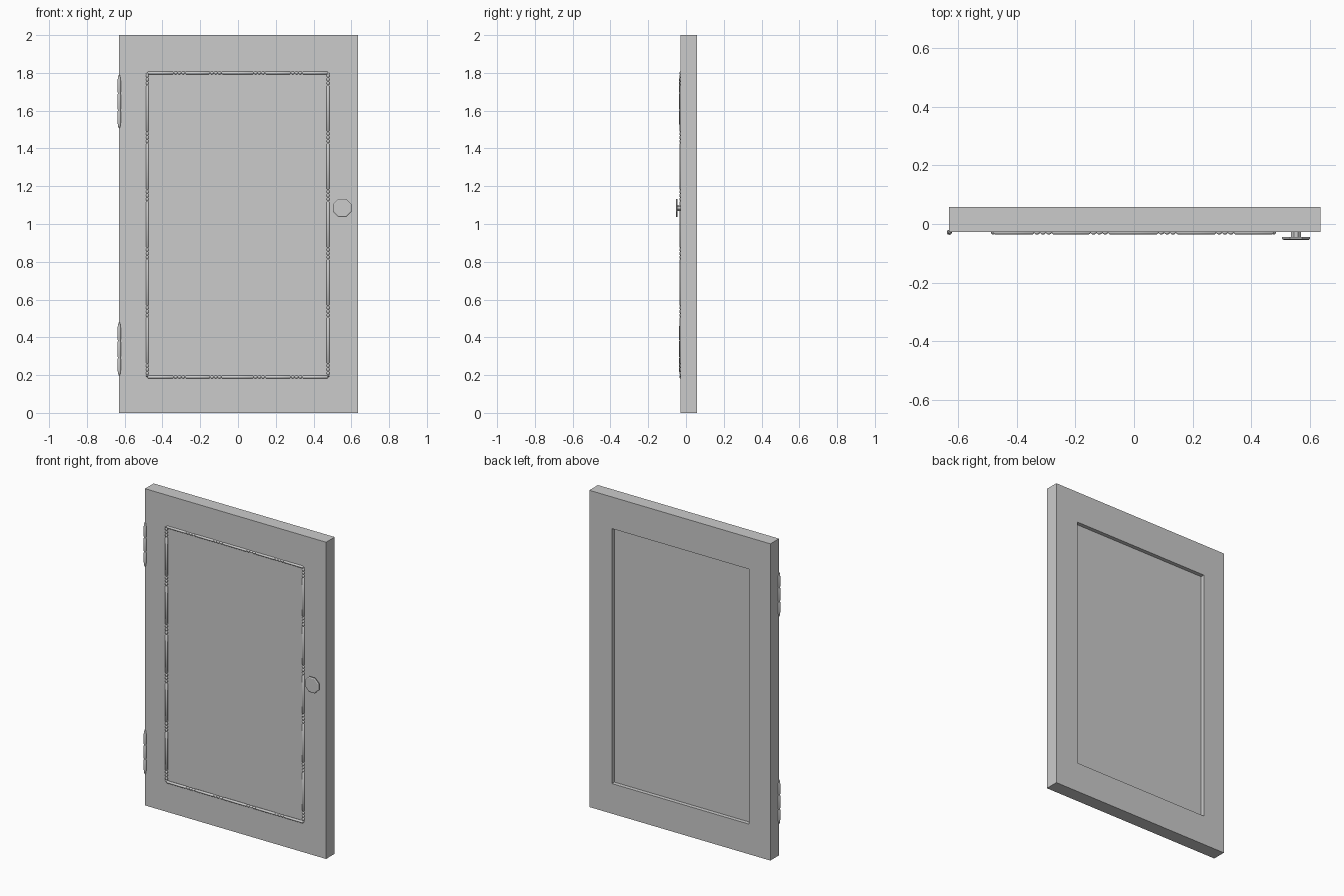
import bpy, bmesh, math
from mathutils import Matrix, Vector

cube = bpy.data.objects.get("Cube")
if cube:
    bpy.data.objects.remove(cube, do_unlink=True)

grey = bpy.data.materials.new("plain grey")
grey.use_nodes = True
grey.diffuse_color = (0.6, 0.6, 0.6, 1)
grey.node_tree.nodes["Principled BSDF"].inputs["Base Color"].default_value = (0.6, 0.6, 0.6, 1)


def finish(name, bm, smooth=False):
    bmesh.ops.recalc_face_normals(bm, faces=bm.faces)
    mesh = bpy.data.meshes.new(name)
    bm.to_mesh(mesh)
    bm.free()
    mesh.materials.append(grey)
    obj = bpy.data.objects.new(name, mesh)
    bpy.context.collection.objects.link(obj)
    if smooth:
        bpy.ops.object.select_all(action='DESELECT')
        obj.select_set(True)
        bpy.context.view_layer.objects.active = obj
        bpy.ops.object.shade_smooth_by_angle(angle=math.radians(50))
    return obj


def box(name, x0, x1, y0, y1, z0, z1):
    bm = bmesh.new()
    bmesh.ops.create_cube(bm, size=1)
    bmesh.ops.scale(bm, vec=(x1 - x0, y1 - y0, z1 - z0), verts=bm.verts)
    bmesh.ops.translate(bm, vec=((x0 + x1) / 2, (y0 + y1) / 2, (z0 + z1) / 2), verts=bm.verts)
    return finish(name, bm)


def turned(name, start, axis, profile, sides, smooth=False):
    """Turn a (distance, radius) profile around an axis leaving start."""
    bm = bmesh.new()
    turn = Vector((0, 0, 1)).rotation_difference(Vector(axis)).to_matrix().to_4x4()
    place = Matrix.Translation(start) @ turn
    rings = []
    for d, r in profile:
        angles = [(i + 0.5) * math.tau / sides for i in range(sides)]
        rings.append([bm.verts.new(place @ Vector((r * math.cos(a), r * math.sin(a), d)))
                      for a in angles])
    for low, high in zip(rings, rings[1:]):
        for i in range(sides):
            j = (i + 1) % sides
            bm.faces.new((low[i], low[j], high[j], high[i]))
    bm.faces.new(rings[0])
    bm.faces.new(rings[-1])
    return finish(name, bm, smooth)


# Door frame and panel
FRONT, BACK = -0.028, 0.058
LEFT, RIGHT, LOW, HIGH = -0.48, 0.477, 0.19, 1.80
box("right_stile", -0.63, LEFT, FRONT, BACK, 0, 2)
box("left_stile", RIGHT, 0.635, FRONT, BACK, 0, 2)
box("bottom_rail", LEFT, RIGHT, FRONT, BACK, 0, LOW)
box("top_rail", LEFT, RIGHT, FRONT, BACK, HIGH, 2)
box("panel", LEFT, RIGHT, FRONT + 0.004, BACK - 0.025, LOW, HIGH)


# Bead-and-reel moulding around the panel
def moulding(length, clusters):
    thick, thin, half, bead = 0.008, 0.003, 0.03, 0.02
    profile = [(0, thin), (0.005, thick)]
    for c in clusters:
        d = c - half
        profile += [(d - 0.005, thick), (d, thin)]
        for k in range(3):
            profile += [(d + bead * 0.3, thick), (d + bead * 0.7, thick), (d + bead, thin)]
            d += bead
        profile.append((d + 0.005, thick))
    return profile + [(length - 0.005, thick), (length, thin)]


width, height = RIGHT - LEFT, HIGH - LOW
across = moulding(width, [x - LEFT for x in (-0.31, -0.118, 0.113, 0.31)])
upward = moulding(height, [0.04 + i * (height - 0.075) / 5 for i in range(6)])
for side, z in (("bottom", LOW), ("top", HIGH)):
    turned(side + "_moulding", (LEFT, FRONT, z), (1, 0, 0), across, 8, True)
for side, x in (("right", LEFT), ("left", RIGHT)):
    turned(side + "_moulding", (x, FRONT, LOW), (0, 0, 1), upward, 8, True)

# Hinge barrels: three knuckles with tapered ends
knuckles = [(0, 0.003), (0.012, 0.007), (0.03, 0.009)]
for joint in (0.095, 0.185):
    knuckles += [(joint - 0.008, 0.009), (joint, 0.007), (joint + 0.008, 0.009)]
knuckles += [(0.25, 0.009), (0.268, 0.007), (0.28, 0.003)]
for level, z in (("lower", 0.198), ("upper", 1.508)):
    turned(level + "_hinge", (-0.629, FRONT, z), (0, 0, 1), knuckles, 10, True)

# Knob with a thin eight-sided face
turned("knob", (0.552, FRONT + 0.003, 1.085), (0, -1, 0),
       [(0, 0.018), (0.02, 0.018), (0.02, 0.052), (0.026, 0.052), (0.029, 0.046)], 8)
